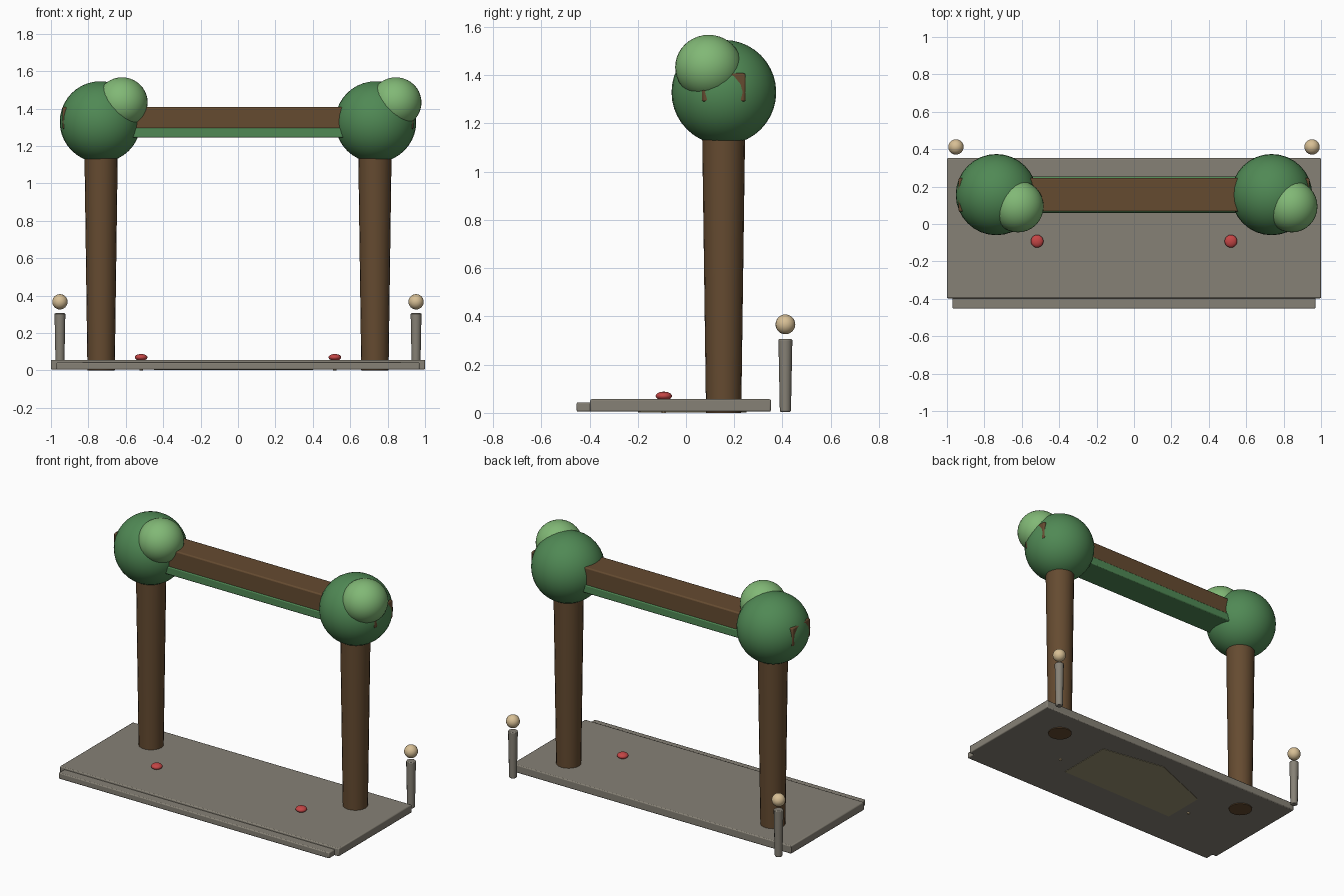
import bpy, math

if "Cube" in bpy.data.objects:
    bpy.data.objects.remove(bpy.data.objects["Cube"])


def material(name, rgb):
    m = bpy.data.materials.new(name)
    m.diffuse_color = (*rgb, 1)
    m.use_nodes = True
    m.node_tree.nodes["Principled BSDF"].inputs["Base Color"].default_value = m.diffuse_color
    return m


BARK = material("bark", (0.13, 0.07, 0.03))
LEAF = material("leaf", (0.08, 0.25, 0.09))
LIGHT_LEAF = material("light_leaf", (0.22, 0.48, 0.18))
STONE = material("stone", (0.24, 0.22, 0.18))
RED = material("red", (0.55, 0.06, 0.06))
TAN = material("tan", (0.68, 0.52, 0.30))
SAND = material("sand", (0.33, 0.29, 0.17))


def finish(name, mat):
    ob = bpy.context.object
    ob.name = name
    ob.data.materials.append(mat)
    bpy.ops.object.shade_smooth_by_angle(angle=math.radians(35))
    return ob


def bevel(ob, width):
    b = ob.modifiers.new("soft_edges", 'BEVEL')
    b.width = width
    b.segments = 2


def box(name, lo, hi, mat, width=0.006):
    bpy.ops.mesh.primitive_cube_add(size=1, location=[(a + b) / 2 for a, b in zip(lo, hi)])
    ob = bpy.context.object
    ob.scale = [b - a for a, b in zip(lo, hi)]
    bpy.ops.object.transform_apply(location=False, rotation=False, scale=True)
    bevel(finish(name, mat), width)


def taper(name, x, y, z0, z1, r0, r1, mat, sides=20, width=0):
    bpy.ops.mesh.primitive_cone_add(vertices=sides, radius1=r0, radius2=r1, depth=z1 - z0,
                                    location=(x, y, (z0 + z1) / 2))
    ob = finish(name, mat)
    if width:
        bevel(ob, width)


def ball(name, loc, radii, mat, seg=32, rings=20):
    bpy.ops.mesh.primitive_uv_sphere_add(segments=seg, ring_count=rings, radius=1, location=loc)
    bpy.context.object.scale = radii
    bpy.ops.object.transform_apply(location=False, rotation=False, scale=True)
    finish(name, mat)


# stone base and front step
box("base_slab", (-1, -0.397, 0.005), (1, 0.352, 0.057), STONE)
box("front_step", (-0.97, -0.453, 0.005), (0.97, -0.385, 0.044), STONE)

# sandy patch showing on the underside
patch = [(0.4, -0.19), (0.4, 0.18), (-0.03, 0.25), (-0.45, 0.08), (-0.45, -0.2)]
n = len(patch)
mesh = bpy.data.meshes.new("sand_patch")
mesh.from_pydata([(x, y, z) for z in (0.002, 0.03) for x, y in patch], [],
                 [tuple(range(n, 2 * n)), tuple(range(n - 1, -1, -1))] +
                 [(i, (i + 1) % n, (i + 1) % n + n, i + n) for i in range(n)])
mesh.materials.append(SAND)
mesh.validate()
bpy.context.collection.objects.link(bpy.data.objects.new("sand_patch", mesh))

# log beam with a leafy strip beneath
box("log_beam", (-0.938, 0.066, 1.29), (0.938, 0.247, 1.408), BARK, 0.008)
box("beam_leaves", (-0.7, 0.06, 1.245), (0.7, 0.253, 1.297), LEAF)

for side, s in (("left", -1), ("right", 1)):
    # tree: trunk, crown and a lighter clump shifted the same way on both
    taper(side + "_trunk", s * 0.732, 0.156, 0, 1.3, 0.073, 0.091, BARK)
    ball(side + "_crown", (s * 0.736, 0.157, 1.329), (0.217,) * 3, LEAF)
    ball(side + "_clump", (s * 0.732 + 0.112, 0.094, 1.433), (0.137, 0.139, 0.134), LIGHT_LEAF)
    # lamp post behind the base
    taper(side + "_post", s * 0.952, 0.412, 0.004, 0.306, 0.023, 0.029, STONE, 12, 0.005)
    ball(side + "_lamp", (s * 0.952, 0.412, 0.367), (0.041,) * 3, TAN, 20, 12)
    # small mushroom on the slab
    taper(side + "_mushroom_stem", s * 0.518, -0.092, 0, 0.07, 0.01, 0.01, TAN, 10)
    ball(side + "_mushroom_cap", (s * 0.518, -0.092, 0.07), (0.034, 0.034, 0.018), RED, 20, 12)
